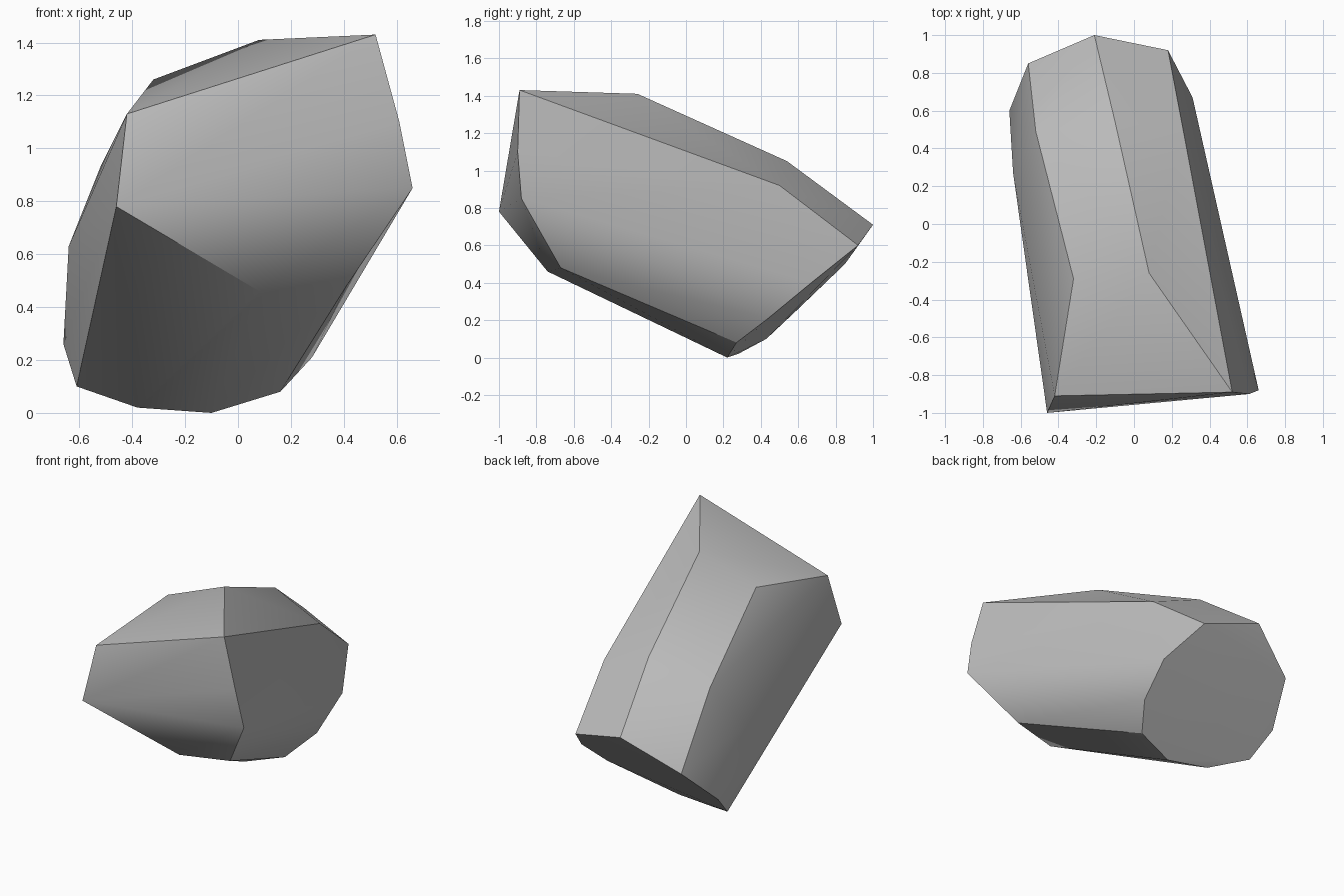
import bpy
import bmesh

cube = bpy.data.objects.get("Cube")
if cube:
    bpy.data.objects.remove(cube, do_unlink=True)

# One flat stone grey
stone = bpy.data.materials.new("stone grey")
stone.use_nodes = True
grey = (0.5, 0.5, 0.5, 1)
stone.diffuse_color = grey
stone.node_tree.nodes["Principled BSDF"].inputs["Base Color"].default_value = grey

# Corners of the boulder, grouped by region
front_end = [(.52, -.89, 1.43), (.61, -.90, 1.10), (.66, -.88, .85),
             (.41, -.67, .48), (.08, -.74, .46), (-.46, -1, .78),
             (-.42, -.91, 1.13)]
crown = [(.08, -.26, 1.41), (-.32, -.29, 1.26), (-.10, .54, 1.05),
         (.26, .50, .92)]
right_flank = [(-.52, .49, .93), (-.64, .27, .63)]
back_end = [(-.21, 1, .71), (.18, .92, .60), (.31, .67, .40),
            (.28, .44, .21), (.16, .27, .08), (-.10, .22, 0),
            (-.38, .28, .02), (-.61, .43, .10), (-.66, .60, .26),
            (-.56, .85, .50)]

# Wrap the corners in a faceted hull
bm = bmesh.new()
for corner in front_end + crown + right_flank + back_end:
    bm.verts.new(corner)
hull = bmesh.ops.convex_hull(bm, input=bm.verts[:])
loose = [v for v in bm.verts if not v.link_faces]
bmesh.ops.delete(bm, geom=loose, context='VERTS')
bmesh.ops.recalc_face_normals(bm, faces=bm.faces[:])

mesh = bpy.data.meshes.new("boulder")
bm.to_mesh(mesh)
bm.free()
mesh.materials.append(stone)
boulder = bpy.data.objects.new("boulder", mesh)
bpy.context.collection.objects.link(boulder)

# Soft shading across shallow facets, crisp main ridges
bpy.ops.object.select_all(action='DESELECT')
boulder.select_set(True)
bpy.context.view_layer.objects.active = boulder
bpy.ops.object.shade_smooth_by_angle(angle=0.52)
